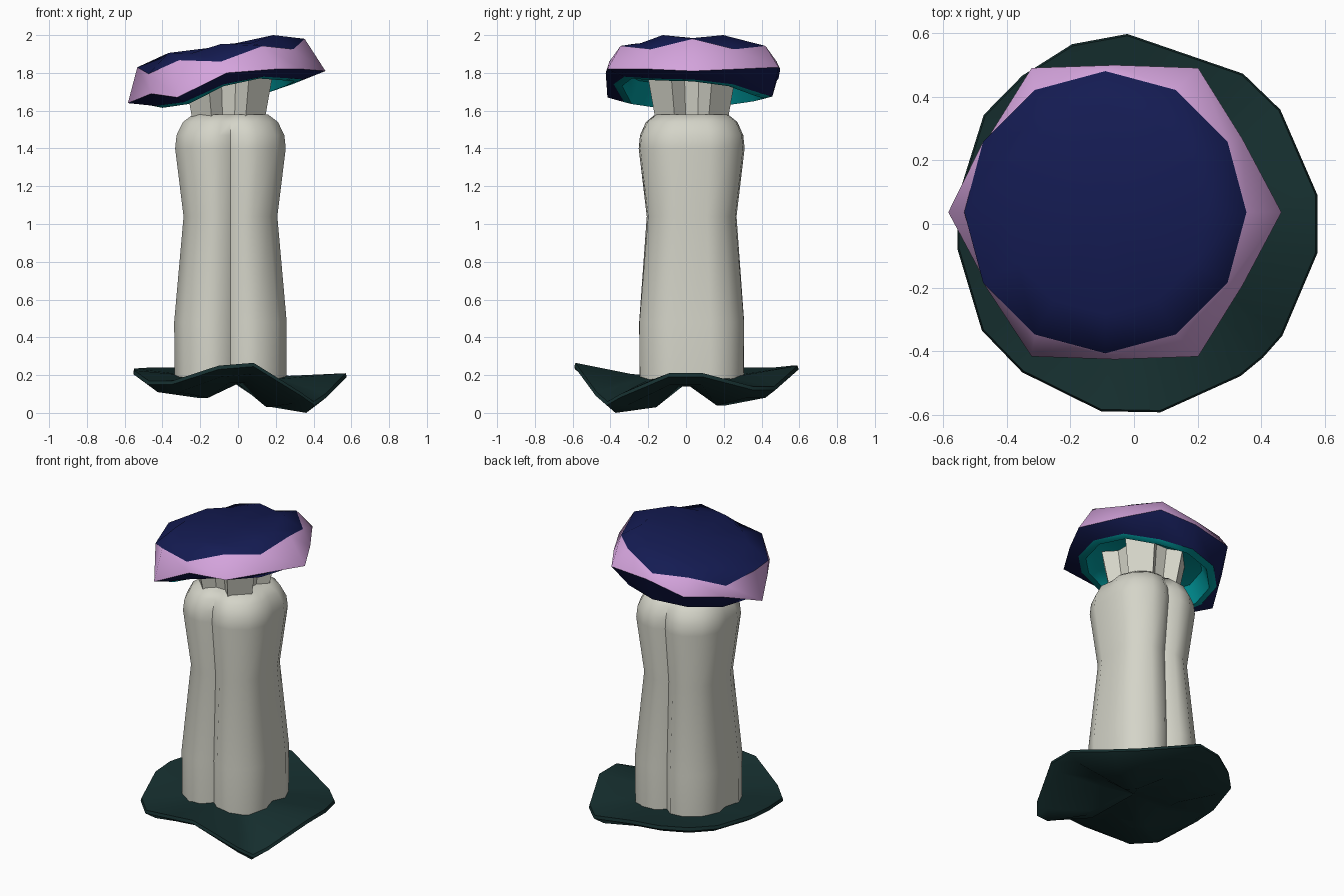
import bpy, bmesh
from math import sin, cos, radians

if "Cube" in bpy.data.objects:
    bpy.data.objects.remove(bpy.data.objects["Cube"])


def material(name, rgb):
    m = bpy.data.materials.new(name)
    m.diffuse_color = (*rgb, 1)
    m.use_nodes = True
    m.node_tree.nodes["Principled BSDF"].inputs["Base Color"].default_value = m.diffuse_color
    return m


NAVY = material("navy", (0.007, 0.011, 0.085))
PINK = material("pink", (0.66, 0.37, 0.72))
TEAL = material("teal", (0.0, 0.33, 0.35))
GREEN = material("dark_green", (0.008, 0.029, 0.029))
IVORY = material("ivory", (0.66, 0.66, 0.58))


def polar(cx, cy, r, deg, z):
    a = radians(deg)
    return (cx + r * cos(a), cy + r * sin(a), z)


def loft(name, rings, band_mats, start=None, end=None, smooth=None):
    """Skin rings of equal length; start / end are centre points closing the ends."""
    bm = bmesh.new()
    vr = [[bm.verts.new(p) for p in ring] for ring in rings]
    n = len(vr[0])
    mats = list(dict.fromkeys(band_mats))
    for k in range(len(vr) - 1):
        for i in range(n):
            j = (i + 1) % n
            f = bm.faces.new((vr[k][i], vr[k][j], vr[k + 1][j], vr[k + 1][i]))
            f.material_index = mats.index(band_mats[k])
    for ring, centre, mat in ((vr[0], start, band_mats[0]), (vr[-1], end, band_mats[-1])):
        if centre:
            c = bm.verts.new(centre)
            for i in range(n):
                f = bm.faces.new((ring[i], ring[(i + 1) % n], c))
                f.material_index = mats.index(mat)
    bmesh.ops.recalc_face_normals(bm, faces=bm.faces)
    me = bpy.data.meshes.new(name)
    bm.to_mesh(me)
    bm.free()
    for m in mats:
        me.materials.append(m)
    ob = bpy.data.objects.new(name, me)
    bpy.context.collection.objects.link(ob)
    if smooth:
        bpy.ops.object.select_all(action='DESELECT')
        ob.select_set(True)
        bpy.context.view_layer.objects.active = ob
        bpy.ops.object.shade_smooth_by_angle(angle=radians(smooth))
    return ob


# Stem: four broad rounded lobes with narrow grooves front, back and at the sides
SX, SY = -0.04, 0.03
half = [(0, .84), (18, .97), (40, 1), (62, .97), (78, .88), (90, .70),
        (102, .88), (118, .97), (140, 1), (162, .97)]


def lobed(r, z, fill):
    """fill = 0 keeps the full groove depth, 1 removes it."""
    return [polar(SX, SY, r * (f + (1 - f) * fill), a + turn, z)
            for turn in (0, 180) for a, f in half]


stem_profile = [(0.320, 0.165, 0), (0.323, 0.48, 0), (0.267, 1.04, 0.25), (0.315, 1.40, 0.25),
                (0.307, 1.47, 0.25), (0.270, 1.54, 0.3), (0.212, 1.58, 0.4)]
loft("stem", [lobed(*p) for p in stem_profile], [IVORY] * 6,
     start=(SX, SY, 0.165), end=(SX, SY, 1.58), smooth=50)


# Flaring neck: four faceted blocks with recesses between them
def ribs(r, z):
    rib = ((-20, 1.0), (20, 1.0), (32, 0.66), (58, 0.66))
    return [polar(SX - 0.01, SY, r * f, 45 + 90 * k + d, z) for k in range(4) for d, f in rib]


loft("neck", [ribs(0.215, 1.57), ribs(0.26, 1.80)], [IVORY],
     start=(SX, SY, 1.57), end=(SX, SY, 1.80))

# Tilted cap: navy crown, pink six-cornered side, navy lip, teal hollow
CX, CY = -0.075, 0.037


def cap_ring(r, z_even, z_odd, slope, cx=CX):
    return [polar(cx, CY, r, 30 * i, (z_odd if i % 2 else z_even) + slope * r * cos(radians(30 * i)))
            for i in range(12)]


side_z = [1.81, 1.82, 1.83, 1.82, 1.77, 1.72, 1.64, 1.69, 1.67, 1.80, 1.82, 1.82]
lip_z = [1.755, 1.73, 1.68, 1.665, 1.65, 1.63, 1.625, 1.615, 1.635, 1.73, 1.77, 1.76]
widest = [polar(-0.06, CY, 0.462 if i % 2 else 0.523, 30 * i, z) for i, z in enumerate(side_z)]
loft("cap", [cap_ring(0.32, 1.93, 1.953, 0.17, -0.09),
             cap_ring(0.443, 1.905, 1.86, 0.17, -0.09),
             widest,
             [polar(CX, CY, 0.42, 30 * i, z + 0.01) for i, z in enumerate(lip_z)],
             [polar(CX, CY, 0.375, 30 * i, z) for i, z in enumerate(lip_z)],
             cap_ring(0.33, 1.78, 1.78, 0.13)],
     [NAVY, PINK, NAVY, TEAL, TEAL],
     start=(-0.09, CY, 1.94), end=(CX, CY, 1.82), smooth=45)

# Wavy ground plate: paired rim points, drooping at the diagonals
angles = [9, 38, 54, 92, 109, 127, 144, 172, 188, 215, 233, 260, 278, 305, 314, 323, 351]
rim = [.21, .14, .14, .25, .25, .24, .24, .235, .225, .17, .17, .25, .265, .11, .06, .10, .21]
under = [.14, .04, .04, .15, .15, .11, .11, .15, .15, .08, .08, .16, .16, .03, .03, .03, .14]
outer_r = [.597 if 60 < a < 120 or 240 < a < 290 else .56 if 150 < a < 200 else .583 for a in angles]


def plate_ring(scale, heights):
    return [polar(0, 0, r * scale, a, z) for r, a, z in zip(outer_r, angles, heights)]


loft("base", [plate_ring(0.48, [0.195 + 0.15 * (z - 0.2) for z in rim]),
              plate_ring(0.99, rim),
              plate_ring(1.0, [z - 0.02 for z in rim]),
              plate_ring(0.89, [z - 0.06 for z in rim]),
              plate_ring(0.45, under)],
     [GREEN] * 4, start=(0, 0, 0.2), end=(0, 0, 0.155), smooth=40)
